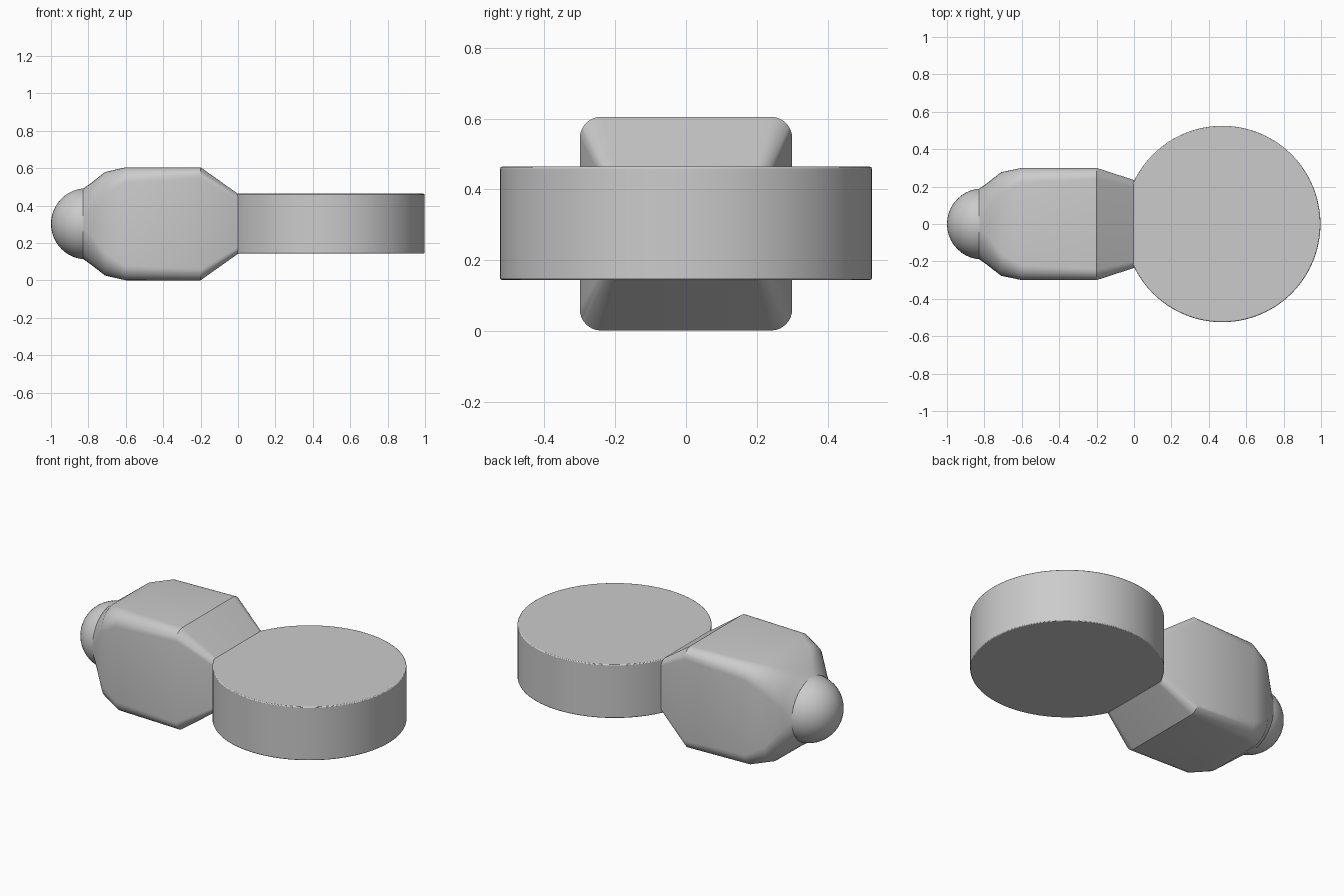
import bpy, bmesh, math

if "Cube" in bpy.data.objects:
    bpy.data.objects.remove(bpy.data.objects["Cube"])

CZ = 0.303  # shared mid height


def finish(bm, name, angle=30):
    bmesh.ops.recalc_face_normals(bm, faces=bm.faces)
    me = bpy.data.meshes.new(name)
    bm.to_mesh(me)
    bm.free()
    ob = bpy.data.objects.new(name, me)
    bpy.context.collection.objects.link(ob)
    bpy.ops.object.select_all(action='DESELECT')
    bpy.context.view_layer.objects.active = ob
    ob.select_set(True)
    bpy.ops.object.shade_smooth_by_angle(angle=math.radians(angle))
    return ob


def rounded_section(bm, x, hy, hz, r, steps=8):
    # rounded rectangle in the yz plane
    ring = []
    for k, (sy, sz) in enumerate(((1, 1), (-1, 1), (-1, -1), (1, -1))):
        for i in range(steps + 1):
            a = math.pi / 2 * (k + i / steps)
            ring.append(bm.verts.new((x, sy * (hy - r) + r * math.cos(a),
                                      CZ + sz * (hz - r) + r * math.sin(a))))
    return ring


# Body: x, half width, half height, corner radius
stations = [(0.0, 0.235, 0.160, 0.035), (-0.2, 0.30, 0.302, 0.06),
            (-0.6, 0.30, 0.302, 0.08), (-0.71, 0.277, 0.277, 0.12),
            (-0.79, 0.215, 0.215, 0.16), (-0.83, 0.187, 0.187, 0.18)]
bm = bmesh.new()
rings = [rounded_section(bm, *s) for s in stations]
for a, b in zip(rings, rings[1:]):
    for i in range(len(a)):
        j = (i + 1) % len(a)
        bm.faces.new((a[i], a[j], b[j], b[i]))
bm.faces.new(rings[0])
bm.faces.new(rings[-1])
finish(bm, "body")

# Rounded tip
bm = bmesh.new()
bmesh.ops.create_uvsphere(bm, u_segments=40, v_segments=24, radius=0.19)
bmesh.ops.translate(bm, verts=bm.verts, vec=(-0.81, 0, CZ))
finish(bm, "round_tip")

# Flat disc with a fine edge bevel
bm = bmesh.new()
bmesh.ops.create_cone(bm, cap_ends=True, segments=96, radius1=0.525,
                      radius2=0.525, depth=0.32)
bmesh.ops.translate(bm, verts=bm.verts, vec=(0.472, 0, CZ + 0.001))
disc = finish(bm, "disc")
bev = disc.modifiers.new("edge_bevel", 'BEVEL')
bev.width = 0.005
bev.segments = 2
